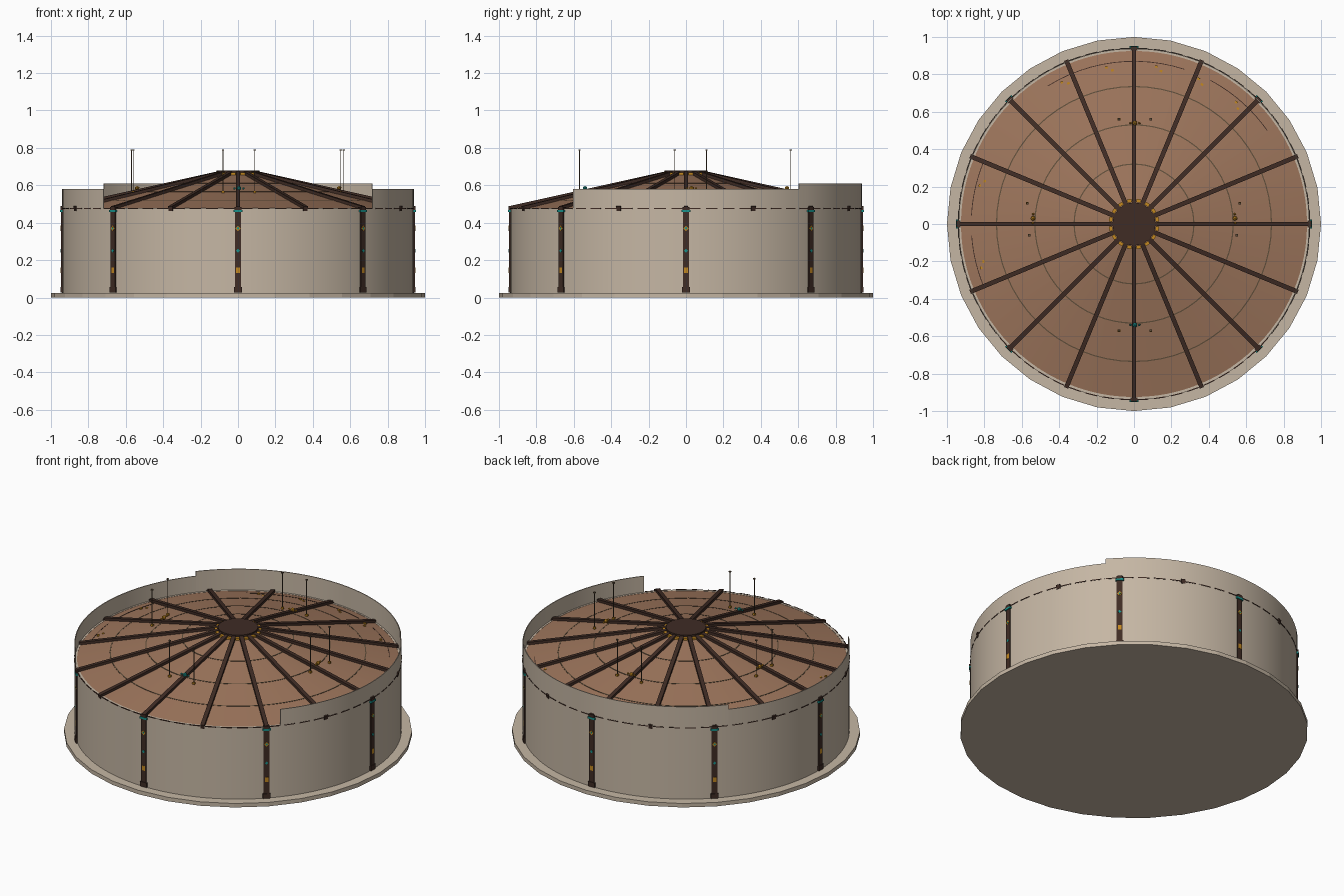
import bpy, bmesh
from math import radians, sin, cos, pi, atan2
from mathutils import Matrix, Vector

if "Cube" in bpy.data.objects:
    bpy.data.objects.remove(bpy.data.objects["Cube"], do_unlink=True)


def material(name, rgb):
    m = bpy.data.materials.new(name)
    m.use_nodes = True
    m.diffuse_color = (*rgb, 1)
    bsdf = m.node_tree.nodes["Principled BSDF"]
    bsdf.inputs["Base Color"].default_value = (*rgb, 1)
    bsdf.inputs["Roughness"].default_value = 0.9
    return m


PLASTER = material("plaster beige", (0.56, 0.47, 0.37))
ROOF = material("roof brown", (0.34, 0.18, 0.107))
TIMBER = material("dark timber", (0.05, 0.025, 0.018))
GOLD = material("gold", (0.55, 0.25, 0.015))
TEAL = material("teal", (0.01, 0.3, 0.27))
CORD = material("cord brown", (0.12, 0.08, 0.045))


def finish(name, bm, mat, smooth=False):
    bmesh.ops.recalc_face_normals(bm, faces=bm.faces)
    me = bpy.data.meshes.new(name)
    bm.to_mesh(me)
    bm.free()
    me.materials.append(mat)
    ob = bpy.data.objects.new(name, me)
    bpy.context.collection.objects.link(ob)
    if smooth:
        bpy.ops.object.select_all(action="DESELECT")
        ob.select_set(True)
        bpy.context.view_layer.objects.active = ob
        bpy.ops.object.shade_smooth_by_angle(angle=radians(30))
    return ob


def lathe(name, profile, mat, steps=64, start=0, end=360, smooth=True):
    """Sweep a closed (radius, z) loop round the z axis."""
    bm = bmesh.new()
    full = end - start == 360
    rings = []
    for i in range(steps if full else steps + 1):
        a = radians(start + (end - start) * i / steps)
        rings.append([bm.verts.new((r * cos(a), r * sin(a), z)) for r, z in profile])
    n = len(profile)
    for i in range(steps):
        p, q = rings[i], rings[(i + 1) % len(rings)]
        for j in range(n):
            k = (j + 1) % n
            bm.faces.new((p[j], q[j], q[k], p[k]))
    if not full:
        bm.faces.new(rings[0])
        bm.faces.new(rings[-1])
    return finish(name, bm, mat, smooth)


def disc(name, r, z0, z1, sides, mat):
    bm = bmesh.new()
    bmesh.ops.create_cone(bm, cap_ends=True, segments=sides, radius1=r, radius2=r,
                          depth=z1 - z0, matrix=Matrix.Translation((0, 0, (z0 + z1) / 2)))
    return finish(name, bm, mat)


def polar(angle, r, z):
    return Matrix.Rotation(radians(angle), 4, "Z") @ Matrix.Translation((r, 0, z))


def boxes(name, places, size, mat, tilt=None):
    """One box (radial, tangential, vertical size) at each placement."""
    bm = bmesh.new()
    for m in places:
        bmesh.ops.create_cube(bm, size=1, matrix=m @ (tilt or Matrix()) @ Matrix.Diagonal((*size, 1)))
    return finish(name, bm, mat)


# Floor slab and round wall
disc("floor_slab", 1.0, 0, 0.025, 32, PLASTER)
lathe("wall", [(0.94, 0.025), (0.94, 0.478), (0.925, 0.478), (0.925, 0.025)], PLASTER, 96)

# Raised wall on the sides and back, open at the front
for name, a0, a1, top in (("left_parapet", -40, 40, 0.58), ("back_parapet", 40, 140, 0.61),
                          ("right_parapet", 140, 220, 0.58)):
    lathe(name, [(0.94, 0.478), (0.94, top), (0.935, top), (0.935, 0.478)], PLASTER, 28, a0, a1)

# Conical roof
EAVE, CROWN = (0.937, 0.474), (0.1, 0.66)


def roof_z(r):
    t = (EAVE[0] - r) / (EAVE[0] - CROWN[0])
    return EAVE[1] + t * (CROWN[1] - EAVE[1])


lathe("roof", [EAVE, CROWN, (0.1, 0.64), (0.937, 0.455)], ROOF, 64)

# Thin battens round the roof
for i, r in enumerate((0.32, 0.53, 0.735)):
    z = roof_z(r)
    lathe("roof_batten_%d" % (i + 1), [(r + 0.003, z - 0.004), (r + 0.003, z + 0.001),
          (r - 0.003, z + 0.002), (r - 0.003, z - 0.004)], CORD, 64)
for i, (a0, a1) in enumerate(((35, 62), (72, 122), (157, 177), (184, 202))):
    z = roof_z(0.87)
    lathe("edge_batten_%d" % (i + 1), [(0.872, z - 0.004), (0.872, z + 0.001),
          (0.868, z + 0.002), (0.868, z - 0.004)], TIMBER, 12, a0, a1)

# Sixteen rafters meeting at a hub
slope = atan2(CROWN[1] - EAVE[1], EAVE[0] - CROWN[0])
mid = 0.522
boxes("rafters", [polar(22.5 * i, mid, roof_z(mid) + 0.003) for i in range(16)],
      (0.868, 0.024, 0.026), TIMBER, Matrix.Rotation(slope, 4, "Y"))
disc("hub", 0.115, 0.645, 0.68, 32, TIMBER)
boxes("hub_studs", [polar(22.5 * i + 11.25, 0.126, 0.662) for i in range(16)],
      (0.018, 0.024, 0.012), GOLD)

# Broken dark band at the eaves
boxes("eave_band", [polar(5.625 * i + 2.8, 0.939, 0.477) for i in range(64)],
      (0.006, 0.064, 0.005), TIMBER)

# Eight wall posts with base, cap and inlays
posts = [45 * i for i in range(8)]


def on_posts(name, r, z, size, mat, turn=0):
    boxes(name, [polar(a, r, z) for a in posts], size, mat, Matrix.Rotation(turn, 4, "X"))


on_posts("posts", 0.937, 0.25, (0.018, 0.034, 0.44), TIMBER)
on_posts("post_bases", 0.938, 0.042, (0.024, 0.044, 0.03), TIMBER)
on_posts("post_caps", 0.938, 0.462, (0.026, 0.048, 0.012), TEAL)
on_posts("post_heads", 0.938, 0.476, (0.022, 0.036, 0.016), TIMBER)
on_posts("post_panels", 0.944, 0.145, (0.008, 0.02, 0.03), GOLD)
on_posts("post_diamonds", 0.944, 0.37, (0.008, 0.021, 0.021), GOLD, pi / 4)
on_posts("post_diamond_centres", 0.945, 0.37, (0.008, 0.01, 0.01), TEAL, pi / 4)
on_posts("post_studs", 0.944, 0.25, (0.008, 0.014, 0.014), TEAL, pi / 4)

# Slender rods and ornaments standing on the roof
rods = [(-0.08, 0.56), (0.09, 0.56), (-0.08, -0.57), (0.09, -0.57),
        (0.55, -0.06), (0.565, 0.11), (-0.56, -0.06), (-0.57, 0.11)]
boxes("roof_rods", [Matrix.Translation((x, y, 0.674)) for x, y in rods],
      (0.004, 0.004, 0.23), CORD)
boxes("rod_tips", [Matrix.Translation((x, y, 0.788)) for x, y in rods],
      (0.012, 0.012, 0.006), CORD)
boxes("rod_feet", [Matrix.Translation((x, y, 0.564)) for x, y in rods],
      (0.014, 0.014, 0.012), GOLD)


def ornament(name, x, y, mat):
    bm = bmesh.new()
    along = Vector((-y, x, 0)).normalized()
    for k, size in ((-0.024, 0.007), (0, 0.014), (0.024, 0.007)):
        p = Vector((x, y, 0.583)) + along * k
        bmesh.ops.create_icosphere(bm, subdivisions=1, radius=size, matrix=Matrix.Translation(p))
    finish(name, bm, mat)


ornament("front_ornament", 0.005, -0.54, TEAL)
ornament("back_ornament", 0.005, 0.54, GOLD)
ornament("left_ornament", 0.54, 0.03, GOLD)
ornament("right_ornament", -0.54, 0.03, GOLD)

# Small gold flecks near the roof edge
boxes("edge_flecks", [polar(a + d, 0.84 + 0.01 * d, roof_z(0.84)) for d in (-1, 1)
      for a in (49, 65, 81, 99, 116, 165, 195)], (0.012, 0.014, 0.01), GOLD)
